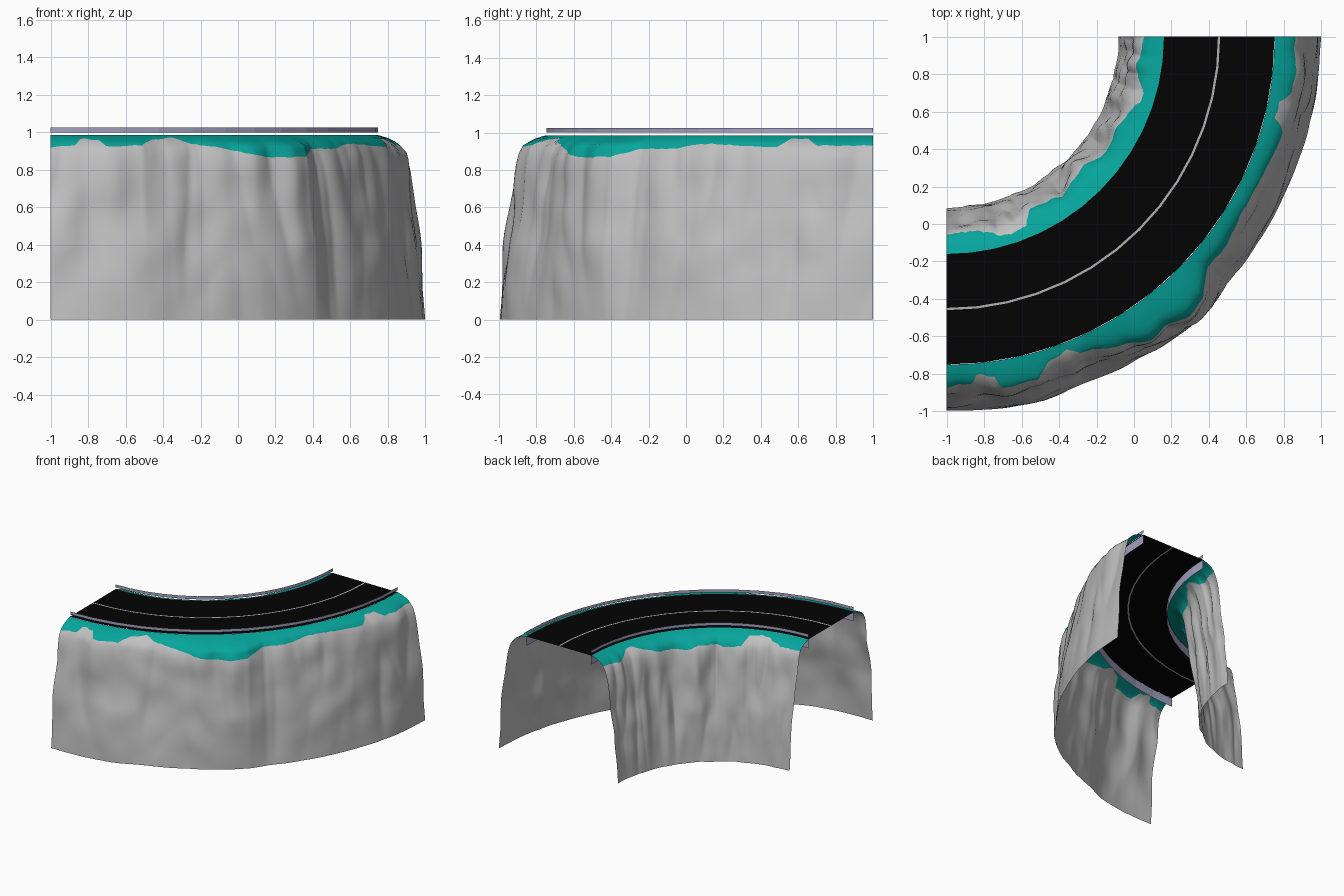
import bpy, bmesh, math
from mathutils import Vector, noise

if "Cube" in bpy.data.objects:
    bpy.data.objects.remove(bpy.data.objects["Cube"])


def material(name, rgb):
    m = bpy.data.materials.new(name)
    m.diffuse_color = (*rgb, 1)
    m.use_nodes = True
    m.node_tree.nodes["Principled BSDF"].inputs["Base Color"].default_value = m.diffuse_color
    return m


ROCK = material("grey_rock", (0.53, 0.53, 0.53))
GRASS = material("teal_grass", (0.002, 0.38, 0.335))
ASPHALT = material("black_asphalt", (0.001, 0.001, 0.001))
PAINT = material("lane_paint", (0.45, 0.45, 0.45))
METAL = material("lavender_rail", (0.38, 0.37, 0.55))

MID = 1.455          # centreline radius of the bend, turning about (-1, 1)
DECK = 0.985         # road height


def polar(deg, r, z):
    a = math.radians(deg)
    return (-1 + r * math.sin(a), 1 - r * math.cos(a), z)


def lerp_table(table, x):
    for (x0, y0), (x1, y1) in zip(table, table[1:]):
        if x <= x1:
            return y0 + (y1 - y0) * (x - x0) / (x1 - x0)
    return table[-1][1]


def sheet(name, columns, mats, pick, flip=False, smooth=False):
    """Grid surface from columns of points; pick(row) gives the material."""
    bm = bmesh.new()
    v = [[bm.verts.new(p) for p in col] for col in columns]
    for a, b in zip(v, v[1:]):
        for j in range(len(a) - 1):
            q = [a[j], a[j + 1], b[j + 1], b[j]]
            f = bm.faces.new(q[::-1] if flip else q)
            f.material_index = pick(j)
            f.smooth = smooth
    me = bpy.data.meshes.new(name)
    bm.to_mesh(me)
    bm.free()
    for m in mats:
        me.materials.append(m)
    ob = bpy.data.objects.new(name, me)
    bpy.context.collection.objects.link(ob)
    return ob


# Embankment profile: height -> distance from the road centreline
PROFILE = [(0, 0.54), (0.2, 0.525), (0.4, 0.505), (0.6, 0.475), (0.8, 0.452),
           (0.88, 0.435), (0.92, 0.415), (0.95, 0.385), (0.97, 0.345), (DECK, 0.295)]

# Ragged lower edge of the grass: angle -> height
OUTER_EDGE = [(0, .92), (4, .93), (5, .965), (8, .96), (9, .925), (15, .93),
              (17, .96), (21, .975), (24, .94), (30, .91), (34, .88), (38, .865),
              (44, .87), (48, .91), (55, .915), (60, .94), (68, .93), (74, .92),
              (76, .97), (79, .965), (81, .93), (90, .93)]
INNER_EDGE = [(0, .925), (9, .93), (13, .95), (17, .968), (23, .96), (26, .90),
              (32, .885), (37, .90), (44, .91), (49, .88), (60, .89), (67, .93),
              (71, .96), (75, .955), (79, .91), (90, .925)]
# Swelling of the outer bank near its top: angle -> extra radius
BULGE = [(0, 0), (5, .005), (9, .03), (15, .045), (19, 0), (25, -.01), (30, .02),
         (34, .055), (41, .085), (44.5, .085), (48.5, 0), (60, -.015), (70, 0), (90, 0)]
NO_BULGE = [(0, 0), (90, 0)]

GRASS_ROWS, ROCK_ROWS, STEPS = 7, 26, 180


def bank(name, side, edge, bulge, seed):
    cols = []
    for i in range(STEPS + 1):
        d = 90 * i / STEPS
        e = lerp_table(edge, d) + 0.006 * noise.noise(Vector((d * 0.8, seed, 0)))
        zs = [DECK + (e - DECK) * j / GRASS_ROWS for j in range(GRASS_ROWS)]
        zs += [e * (1 - j / ROCK_ROWS) for j in range(ROCK_ROWS + 1)]
        col = []
        for z in zs:
            # upright ridges and lumps, fading out at the road and the foot
            fade = min(1, (DECK - z) / 0.09) * (0.25 + 0.75 * min(1, z / 0.4))
            ridge = noise.noise(Vector((d * 0.12, seed, z * 1.5)))
            groove = abs(noise.noise(Vector((d * 0.16, seed + 5, z * 1.2))))
            lumps = noise.noise(Vector((d * 0.2, seed + 9, z * 5)))
            off = fade * (0.03 * ridge + 0.03 * (groove - 0.25) + 0.014 * lumps)
            swell = min(1, (DECK - z) / 0.05) * (0.3 + 0.7 * min(1, z / 0.85))
            off += swell * lerp_table(bulge, d)
            col.append(polar(d, MID + side * (lerp_table(PROFILE, z) + off), z))
        cols.append(col)
    sheet(name, cols, [GRASS, ROCK], lambda j: 0 if j < GRASS_ROWS else 1,
          flip=side < 0, smooth=True)


bank("outer_cliff", 1, OUTER_EDGE, BULGE, 2.3)
bank("inner_cliff", -1, INNER_EDGE, NO_BULGE, 7.7)

# Road deck with a painted centre line
SEGS = [90 * i / 14 for i in range(15)]
sheet("road", [[polar(d, r, DECK) for r in (1.16, 1.448, 1.46, 1.75)] for d in SEGS],
      [ASPHALT, PAINT], lambda j: 1 if j == 1 else 0)

# Guard rails: an upper strip above the deck and a lower strip below it
for side, r in (("inner", 1.163), ("outer", 1.747)):
    for level, z0, z1 in (("upper", 1.0, 1.025), ("lower", 0.91, 0.982)):
        sheet(f"{side}_guard_rail_{level}",
              [[polar(d, r, z1), polar(d, r, z0)] for d in SEGS],
              [METAL], lambda j: 0, flip=side == "inner")
